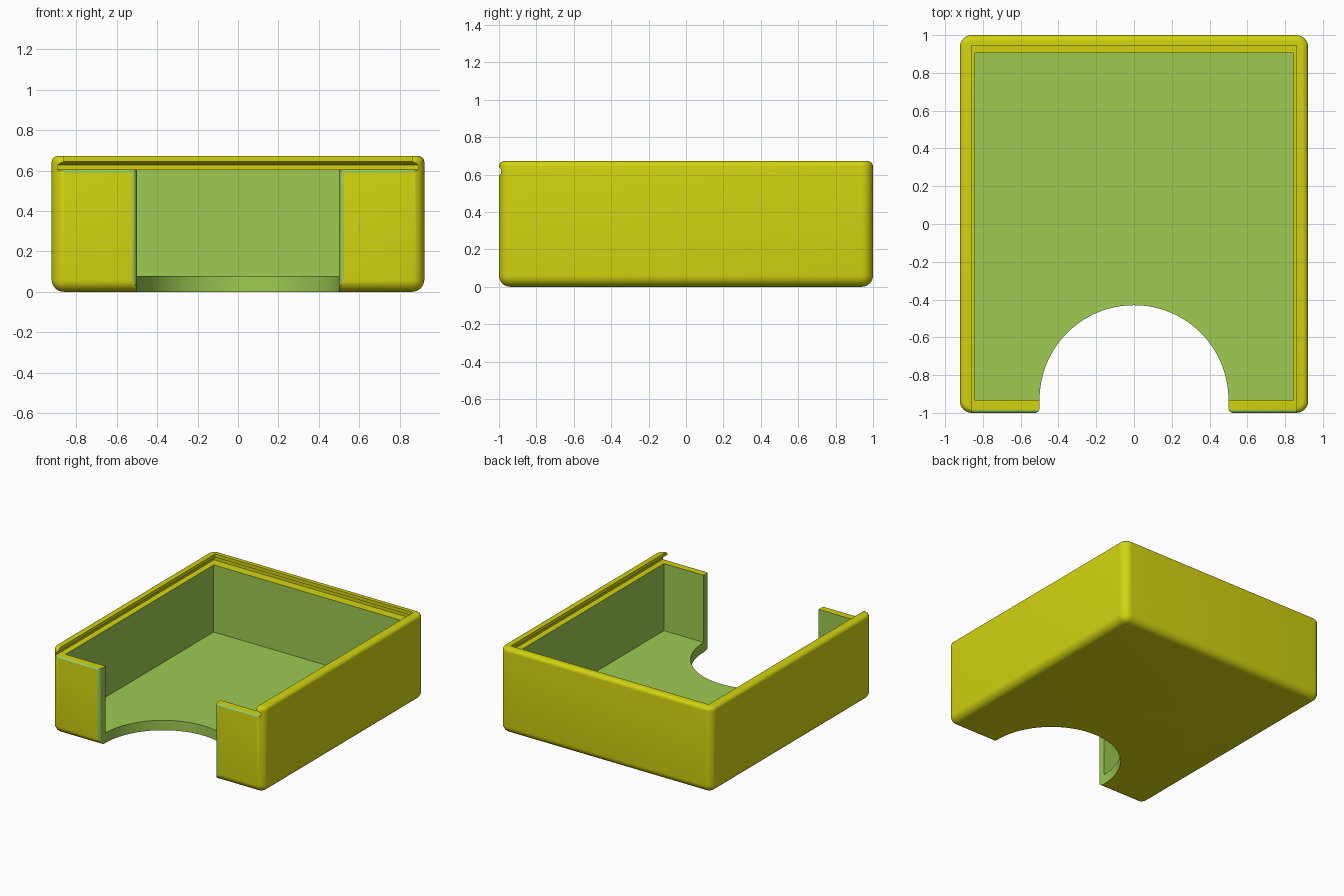
import bpy, bmesh, math

if "Cube" in bpy.data.objects:
    bpy.data.objects.remove(bpy.data.objects["Cube"])

def material(name, rgb):
    m = bpy.data.materials.new(name)
    m.diffuse_color = (*rgb, 1)
    m.use_nodes = True
    m.node_tree.nodes["Principled BSDF"].inputs["Base Color"].default_value = m.diffuse_color
    return m

yellow = material("outer yellow", (0.65, 0.65, 0.005))
green = material("inner green", (0.337, 0.597, 0.082))

def loft(name, rings, mat):
    """Closed solid through rings that share a point count."""
    bm = bmesh.new()
    loops = [[bm.verts.new(p) for p in r] for r in rings]
    n = len(rings[0])
    for a, b in zip(loops, loops[1:]):
        for i in range(n):
            j = (i + 1) % n
            bm.faces.new((a[i], a[j], b[j], b[i]))
    bm.faces.new(loops[0][::-1])
    bm.faces.new(loops[-1])
    bmesh.ops.recalc_face_normals(bm, faces=bm.faces)
    me = bpy.data.meshes.new(name)
    bm.to_mesh(me)
    bm.free()
    me.materials.append(mat)
    ob = bpy.data.objects.new(name, me)
    bpy.context.collection.objects.link(ob)
    return ob

def rect(x, y0, y1, z):
    return [(-x, y0, z), (x, y0, z), (x, y1, z), (-x, y1, z)]

def rounded_rect(inset, z, seg=8):
    hx, hy, rad = 0.922, 1.0, 0.063
    r = rad - inset
    pts = []
    for k, (sx, sy) in enumerate(((1, 1), (-1, 1), (-1, -1), (1, -1))):
        for s in range(seg + 1):
            a = math.pi / 2 * (k + s / seg)
            pts.append((sx * (hx - rad) + r * math.cos(a),
                        sy * (hy - rad) + r * math.sin(a), z))
    return pts

# Rounded outer body: large bottom fillet, small top fillet
H, RB, RT = 0.672, 0.06, 0.03
rings = []
for s in range(9):
    a = math.pi / 2 * s / 8
    rings.append(rounded_rect(RB * (1 - math.sin(a)), RB * (1 - math.cos(a))))
for s in range(7):
    a = math.pi / 2 * s / 6
    rings.append(rounded_rect(RT * (1 - math.cos(a)), H - RT + RT * math.sin(a)))
box = loft("open_box", rings, yellow)

# Inner cavity
cavity = loft("cavity_cutter", [rect(0.845, -0.933, 0.905, z) for z in (0.078, 0.62)], green)

# Sliding lid slot, undercut on the sides and back, open at the front
slot = loft("lid_slot_cutter", [rect(0.893, -1.1, 0.977, 0.605),
                                rect(0.893, -1.1, 0.977, 0.628),
                                rect(0.86, -1.1, 0.945, 0.645),
                                rect(0.86, -1.1, 0.945, 0.75)], yellow)

# Rounded front edge of the front wall top
R = 0.016
prof = [(-1.05, 0.605 - R), (-1.0, 0.605 - R)]
for s in range(1, 6):
    a = math.pi / 2 * s / 5
    prof.append((-1 + R * (1 - math.cos(a)), 0.605 - R + R * math.sin(a)))
prof += [(-1 + R, 0.615), (-1.05, 0.615)]
edge = loft("front_edge_cutter", [[(x, y, z) for y, z in prof] for x in (-0.893, 0.893)], green)

# Front finger opening: half circle, straight sides, flared front edges
half = [(0.6, -1.1), (0.525, -1.1), (0.525, -1.0)]
half = half[1:]
for s in range(1, 7):
    a = math.pi / 2 * s / 6
    half.append((0.5 + 0.025 * (1 - math.sin(a)), -1 + 0.025 * (1 - math.cos(a))))
arc = [(0.5 * math.cos(math.pi * s / 64), -0.93 + 0.5 * math.sin(math.pi * s / 64))
       for s in range(65)]
outline = half + arc + [(-x, y) for x, y in reversed(half)]
opening = loft("opening_cutter", [[(x, y, z) for x, y in outline] for z in (-0.1, 0.73)], green)

# Cut everything out, keeping each cutter's colour
cutters = [cavity, slot, edge, opening]
box.data.materials.append(green)
for c in cutters:
    m = box.modifiers.new(c.name, 'BOOLEAN')
    m.operation = 'DIFFERENCE'
    m.solver = 'EXACT'
    m.material_mode = 'TRANSFER'
    m.object = c
bpy.context.view_layer.update()
dg = bpy.context.evaluated_depsgraph_get()
mesh = bpy.data.meshes.new_from_object(box.evaluated_get(dg))
box.modifiers.clear()
box.data = mesh
for c in cutters:
    bpy.data.objects.remove(c)

bpy.ops.object.select_all(action='DESELECT')
box.select_set(True)
bpy.context.view_layer.objects.active = box
bpy.ops.object.shade_smooth_by_angle(angle=math.radians(30))
